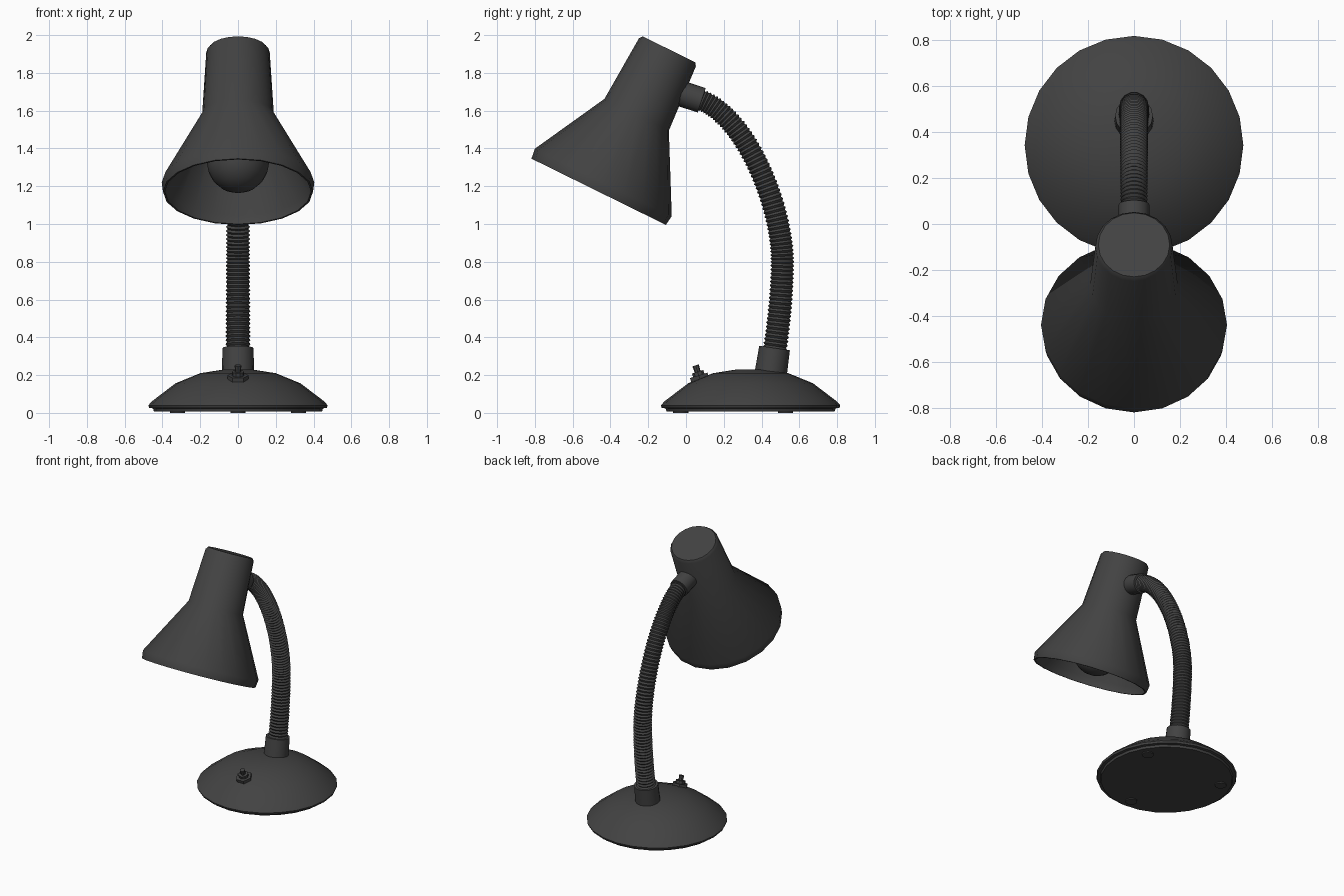
import bpy, bmesh, math
from mathutils import Vector, Matrix
from mathutils.geometry import interpolate_bezier

cube = bpy.data.objects.get("Cube")
if cube:
    bpy.data.objects.remove(cube, do_unlink=True)

charcoal = bpy.data.materials.new("charcoal")
charcoal.use_nodes = True
COLOUR = (0.055, 0.055, 0.055, 1)
charcoal.diffuse_color = COLOUR
charcoal.node_tree.nodes["Principled BSDF"].inputs["Base Color"].default_value = COLOUR


def finish(name, bm, angle=35):
    bmesh.ops.recalc_face_normals(bm, faces=bm.faces)
    mesh = bpy.data.meshes.new(name)
    bm.to_mesh(mesh)
    bm.free()
    mesh.materials.append(charcoal)
    obj = bpy.data.objects.new(name, mesh)
    bpy.context.collection.objects.link(obj)
    bpy.ops.object.select_all(action='DESELECT')
    obj.select_set(True)
    bpy.context.view_layer.objects.active = obj
    bpy.ops.object.shade_smooth_by_angle(angle=math.radians(angle))
    return obj


def lathe(name, profile, origin, axis=(0, 0, 1), sides=20, angle=35):
    """Turn a (radius, height) profile around an axis through origin."""
    bm = bmesh.new()
    verts = [bm.verts.new((r, 0, h)) for r, h in profile]
    edges = [bm.edges.new(pair) for pair in zip(verts, verts[1:])]
    bmesh.ops.spin(bm, geom=verts + edges, cent=(0, 0, 0), axis=(0, 0, 1),
                   angle=math.tau, steps=sides, use_duplicate=False)
    bmesh.ops.remove_doubles(bm, verts=bm.verts, dist=0.0005)
    turn = Vector(axis).to_track_quat('Z', 'Y').to_matrix().to_4x4()
    bm.transform(Matrix.Translation(origin) @ turn)
    return finish(name, bm, angle)


def rod(name, radius, length, origin, axis=(0, 0, 1), sides=16, tip=None):
    tip = radius if tip is None else tip
    return lathe(name, [(0, 0), (radius, 0), (tip, length), (0, length)], origin, axis, sides)


# Domed base with a recessed underside
base_centre = Vector((0, 0.342, 0))
lathe("base", [(0, 0.23), (0.08, 0.229), (0.2, 0.21), (0.33, 0.157), (0.455, 0.062),
               (0.475, 0.04), (0.47, 0.026), (0.45, 0.024), (0.445, 0.008), (0, 0.008)],
      base_centre, sides=24)
for i in range(3):
    a = math.tau * i / 3 - math.pi / 2
    spot = base_centre + Vector((math.cos(a), math.sin(a), 0)) * 0.37
    rod(f"foot_{i + 1}", 0.04, 0.012, spot, sides=12)

# Toggle switch standing on the slope of the dome
switch_axis = Vector((0, -0.3, 0.95)).normalized()
switch_spot = Vector((0, 0.075, 0.175))
rod("switch_nut", 0.056, 0.025, switch_spot, switch_axis, 6)
rod("switch_collar", 0.033, 0.045, switch_spot, switch_axis, 10)
rod("switch_lever", 0.013, 0.08, switch_spot, switch_axis, 8, 0.018)

# Collar where the neck enters the base
rod("neck_collar", 0.086, 0.155, (0, 0.446, 0.19), (0, 0.15, 1), 16, 0.082)

# Ribbed flexible neck swept along two joined curves
low = [Vector((0, y, z)) for y, z in ((0.465, 0.3), (0.49, 0.46), (0.51, 0.64), (0.51, 0.8))]
high = [Vector((0, y, z)) for y, z in ((0.51, 0.8), (0.51, 1.1), (0.31, 1.59), (0.06, 1.662))]
path = interpolate_bezier(*low, 47) + interpolate_bezier(*high, 97)[1:]
SIDES = 14
bm = bmesh.new()
rings = []
for i, point in enumerate(path):
    ahead = path[min(i + 1, len(path) - 1)] - path[max(i - 1, 0)]
    out = Vector((1, 0, 0)).cross(ahead.normalized())
    radius = 0.067 - 0.008 * i / len(path) - (0.009 if i % 2 else 0)
    rings.append([bm.verts.new(point + radius * (Vector((math.cos(a), 0, 0)) + out * math.sin(a)))
                  for a in (math.tau * k / SIDES for k in range(SIDES))])
for lower, upper in zip(rings, rings[1:]):
    for k in range(SIDES):
        n = (k + 1) % SIDES
        bm.faces.new((lower[k], lower[n], upper[n], upper[k]))
bm.faces.new(rings[0])
bm.faces.new(rings[-1])
finish("flexible_neck", bm)

# Socket joining the neck to the shade
rod("shade_socket", 0.068, 0.16, (0, 0.083, 1.655), (0, -0.95, 0.31), 16)

# Double-walled shade tilted forward
shade_axis = Vector((0, 0.442, 0.897)).normalized()
rim_centre = Vector((0, -0.46, 1.175))
lathe("shade", [(0, 0.836), (0.155, 0.836), (0.168, 0.818), (0.19, 0.45), (0.404, 0.05),
                (0.397, -0.005), (0.387, -0.005), (0.392, 0.047), (0.178, 0.445),
                (0.155, 0.81), (0, 0.81)], rim_centre, shade_axis, 20, 40)

# Bulb with its holder inside the shade
lathe("bulb", [(0.165 * math.sin(math.pi * i / 10), -0.165 * math.cos(math.pi * i / 10))
               for i in range(11)], rim_centre + shade_axis * 0.17, shade_axis, 20, 40)
rod("bulb_holder", 0.08, 0.52, rim_centre + shade_axis * 0.295, shade_axis, 16)
